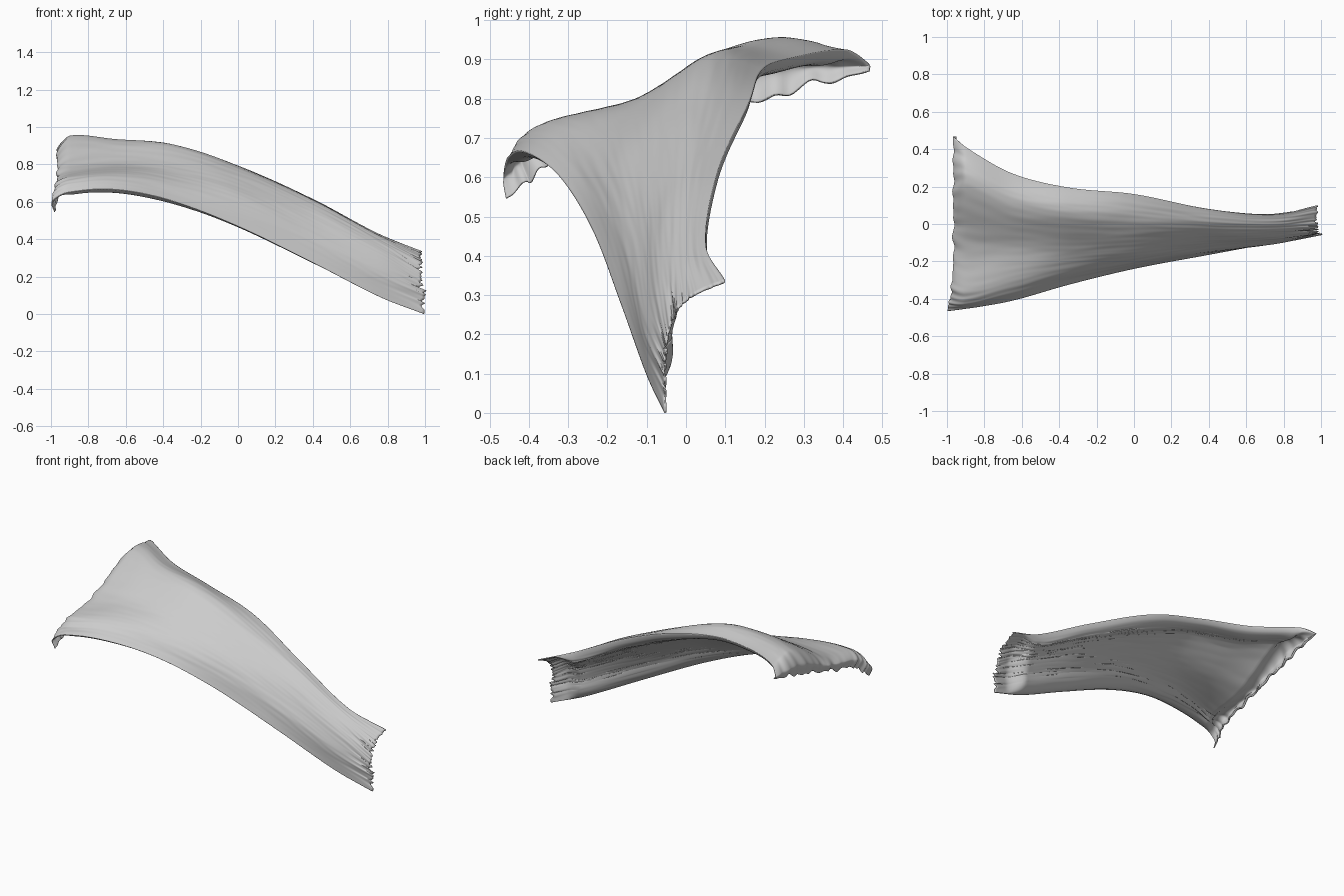
import bpy, bmesh
from mathutils import Vector, noise

if "Cube" in bpy.data.objects:
    bpy.data.objects.remove(bpy.data.objects["Cube"])

# Cross-sections: x, then (y, z) pairs from the front edge to the back edge
SECTIONS = [
    (-.960, -.457, .545, -.33, .64, -.08, .71, .20, .80, .468, .87),
    (-.970, -.465, .60, -.36, .69, -.10, .75, .20, .87, .465, .89),
    (-.90, -.455, .65, -.38, .725, -.12, .78, .21, .945, .41, .925),
    (-.65, -.41, .665, -.32, .745, -.12, .805, .11, .93, .27, .905),
    (-.35, -.325, .605, -.25, .70, -.12, .785, .06, .905, .195, .875),
    (0, -.24, .47, -.195, .60, -.10, .70, .03, .785, .16, .79),
    (.40, -.165, .275, -.14, .41, -.08, .52, 0, .60, .08, .615),
    (.75, -.10, .095, -.105, .23, -.067, .345, -.01, .41, .05, .43),
    (.985, -.055, .0, -.055, .12, -.045, .21, .0, .29, .10, .337),
]
KNOTS = [0, .06, .14, .40, .70, 1.07, 1.52, 1.91, 2.17]
NS, NT = 130, 110


def spline(pts, knots, u):
    """Smooth Hermite curve through pts, u in index units."""
    n = len(pts)
    i = min(int(u), n - 2)
    f = u - i

    def tangent(j):
        a, b = max(j - 1, 0), min(j + 1, n - 1)
        return (pts[b] - pts[a]) / (knots[b] - knots[a])
    h = knots[i + 1] - knots[i]
    f2, f3 = f * f, f * f * f
    return (pts[i] * (2 * f3 - 3 * f2 + 1) + tangent(i) * h * (f3 - 2 * f2 + f)
            + pts[i + 1] * (3 * f2 - 2 * f3) + tangent(i + 1) * h * (f3 - f2))


def smooth(a):
    a = min(1, max(0, a))
    return a * a * (3 - 2 * a)


def grooves(x, t):
    """Short lengthwise fibres, slightly stronger at both torn ends."""
    end = max(0, abs(x) - .75) / .25
    g = noise.noise((x * 3, t * 7, 1)) * .003
    return g + noise.noise((x * 5, t * 26, 5)) * (.0015 + .003 * end)


# Loft the sheet
rails = [[Vector((s[0], s[1 + 2 * c], s[2 + 2 * c])) for s in SECTIONS] for c in range(5)]
bm = bmesh.new()
grid = []
for i in range(NS + 1):
    u = i / NS * (len(SECTIONS) - 1)
    ctrl = [spline(r, KNOTS, u) for r in rails]
    row = []
    for j in range(NT + 1):
        t = j / NT
        p = spline(ctrl, [0, 1, 2, 3, 4], t * 4)
        x = p.x
        # Ragged ends
        right = max(0, (x - .82) / .165)
        left = max(0, (-.85 - x) / .115)
        tooth = noise.noise((t * 18, 3, 0)) + .5 * noise.noise((t * 40, 7, 0))
        p.x += right * (tooth * .03 - .015 * smooth(5 * t - 1.2) + .008)
        p.x -= left * (.03 * max(0, 1 - 2.6 * t) - .006 + .01 * noise.noise((t * 20, 9, 0)))
        if u < 1:
            p.z += (1 - u) * .03 * noise.noise((t * 18, 2, 4)) * min(1, t * 8)
        row.append(bm.verts.new(p))
    grid.append(row)
for i in range(NS):
    for j in range(NT):
        bm.faces.new((grid[i][j], grid[i + 1][j], grid[i + 1][j + 1], grid[i][j + 1]))
bm.normal_update()

# Fibre relief and a lens-shaped thickness: fleshy belly, thin end flaps
moves, weights = [], []
for row in grid:
    for j, v in enumerate(row):
        t = j / NT
        side = min(1, 6 * t, 6 * (1 - t))
        moves.append((v, v.normal * grooves(v.co.x, t) * side))
        belly = smooth((.90 - v.co.x) / .12) * smooth((v.co.x + .975) / .1)
        weights.append(.08 + .92 * belly * (1 - (1 - side) ** 2) ** .5)
for v, d in moves:
    v.co += d

mesh = bpy.data.meshes.new("muscle_sheet")
bm.to_mesh(mesh)
bm.free()
sheet = bpy.data.objects.new("muscle_sheet", mesh)
bpy.context.collection.objects.link(sheet)

group = sheet.vertex_groups.new(name="thickness")
for k, w in enumerate(weights):
    group.add([k], w, 'REPLACE')
solid = sheet.modifiers.new("thickness", 'SOLIDIFY')
solid.thickness = .068
solid.offset = -1
solid.vertex_group = group.name

bpy.context.view_layer.objects.active = sheet
sheet.select_set(True)
bpy.ops.object.shade_smooth_by_angle(angle=.9)
